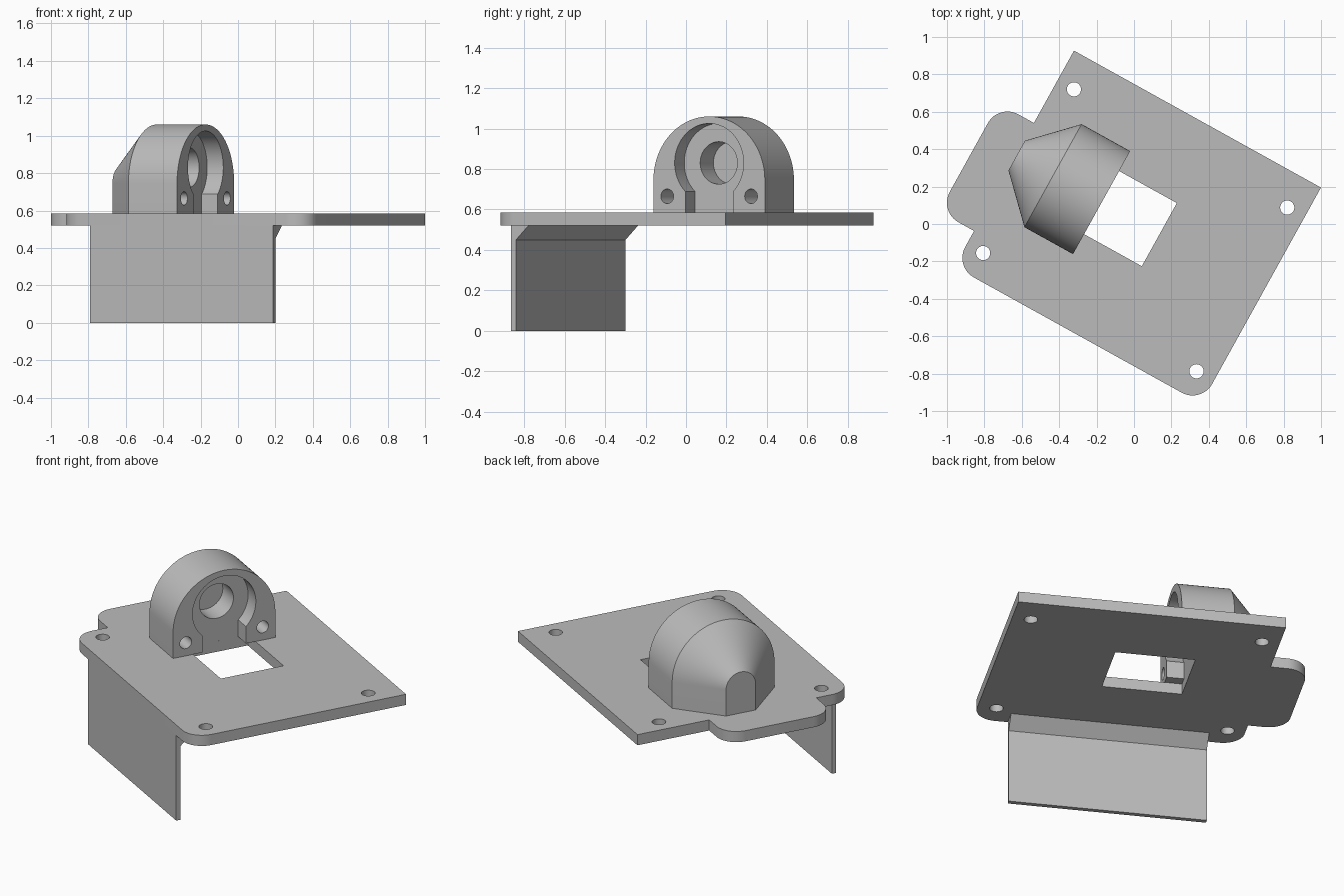
import bpy, bmesh
from math import radians, sin, cos, acos, degrees

if "Cube" in bpy.data.objects:
    bpy.data.objects.remove(bpy.data.objects["Cube"], do_unlink=True)

grey = bpy.data.materials.new("light grey")
grey.use_nodes = True
grey.diffuse_color = (0.5, 0.5, 0.5, 1)
grey.node_tree.nodes["Principled BSDF"].inputs["Base Color"].default_value = (0.5, 0.5, 0.5, 1)

TURN = radians(-29)                 # whole bracket is turned about z
PLATE_LOW, PLATE_TOP = 0.52, 0.585
MID = 0.016                         # centre line of the arched housing
FRONT = -0.207                      # front face of the housing


def arc(cx, cy, r, a0, a1, n):
    return [(cx + r * cos(radians(a0 + (a1 - a0) * i / n)),
             cy + r * sin(radians(a0 + (a1 - a0) * i / n))) for i in range(n + 1)]


def loft(name, rings):
    """Closed solid through rings of matching points."""
    bm = bmesh.new()
    loops = [[bm.verts.new(p) for p in ring] for ring in rings]
    n = len(loops[0])
    for a, b in zip(loops, loops[1:]):
        for i in range(n):
            j = (i + 1) % n
            bm.faces.new((a[i], a[j], b[j], b[i]))
    bm.faces.new(loops[0])
    bm.faces.new(loops[-1])
    bmesh.ops.recalc_face_normals(bm, faces=bm.faces)
    mesh = bpy.data.meshes.new(name)
    bm.to_mesh(mesh)
    bm.free()
    mesh.materials.append(grey)
    ob = bpy.data.objects.new(name, mesh)
    bpy.context.collection.objects.link(ob)
    return ob


def upright(name, pts, z0, z1):
    return loft(name, [[(x, y, z) for x, y in pts] for z in (z0, z1)])


def lengthwise(name, pts, x0, x1):
    return loft(name, [[(x, y, z) for y, z in pts] for x in (x0, x1)])


def circle(cx, cy, r, n=32):
    return arc(cx, cy, r, 0, 360, n)[:-1]


def activate(ob):
    bpy.ops.object.select_all(action='DESELECT')
    ob.select_set(True)
    bpy.context.view_layer.objects.active = ob


def cut(ob, cutter):
    mod = ob.modifiers.new("cut", 'BOOLEAN')
    mod.operation, mod.solver, mod.object = 'DIFFERENCE', 'EXACT', cutter
    activate(ob)
    bpy.ops.object.modifier_apply(modifier=mod.name)
    bpy.data.objects.remove(cutter, do_unlink=True)


# Base plate with side tab
R = 0.12
L, RT, BOT, TOP = -0.73, 0.78, -0.665, 0.655
TAB, TAB_LOW, TAB_HIGH = -0.945, -0.447, 0.213
outline = [(RT, TOP), (L, TOP), (L, TAB_HIGH)]
outline += arc(TAB + R, TAB_HIGH - R, R, 90, 180, 12)
outline += arc(TAB + R, TAB_LOW + R, R, 180, 270, 12)
outline += [(L, TAB_LOW)]
outline += arc(L + R, BOT + R, R, 180, 270, 12)
outline += arc(RT - R, BOT + R, R, 270, 360, 12)
plate = upright("base_plate", outline, PLATE_LOW, PLATE_TOP)

# Screw holes and window in the plate
for x in (-0.63, 0.674):
    for y in (-0.527, 0.474):
        cut(plate, upright("hole_cutter", circle(x, y, 0.038), 0.4, 0.7))
w = 0.193
window = [(-0.305, MID - w), (0.146, MID - w), (0.146, MID + w), (-0.305, MID + w)]
cut(plate, upright("window_cutter", window, 0.4, 0.7))


# Arched housing tapering towards its rear
def arch(x, r):
    pts = [(MID + r, PLATE_TOP)] + arc(MID, 0.745, r, 0, 180, 48) + [(MID - r, PLATE_TOP)]
    return [(x, y, z) for y, z in pts]


housing = loft("arched_housing", [arch(FRONT, 0.315), arch(-0.504, 0.315), arch(-0.726, 0.091)])

# Keyhole recess, central bore and two pilot holes
BORE_Z, r, half = 0.83, 0.195, 0.134
dip = degrees(acos(half / r))
keyhole = arc(MID, BORE_Z, r, -dip, 180 + dip, 56) + [(MID - half, 0.5), (MID + half, 0.5)]
cut(housing, lengthwise("recess_cutter", keyhole, -0.305, 0))
cut(housing, lengthwise("bore_cutter", circle(MID, BORE_Z, 0.105, 48), -0.44, 0))
for side in (-1, 1):
    pilot = circle(MID + side * 0.237, 0.665, 0.036)
    cut(housing, lengthwise("pilot_cutter", pilot, -0.42, 0))

# Hanging wall with a sloped brace under the plate
t, c = 0.027, 0.07
section = [(BOT, 0), (BOT + t, 0), (BOT + t, PLATE_LOW - c),
           (BOT + t + c, PLATE_LOW), (BOT, PLATE_LOW)]
wall = lengthwise("hanging_wall", section, -0.535, 0.583)

for ob in (plate, housing, wall):
    ob.rotation_euler.z = TURN
    activate(ob)
    bpy.ops.object.shade_smooth_by_angle(angle=radians(30))
